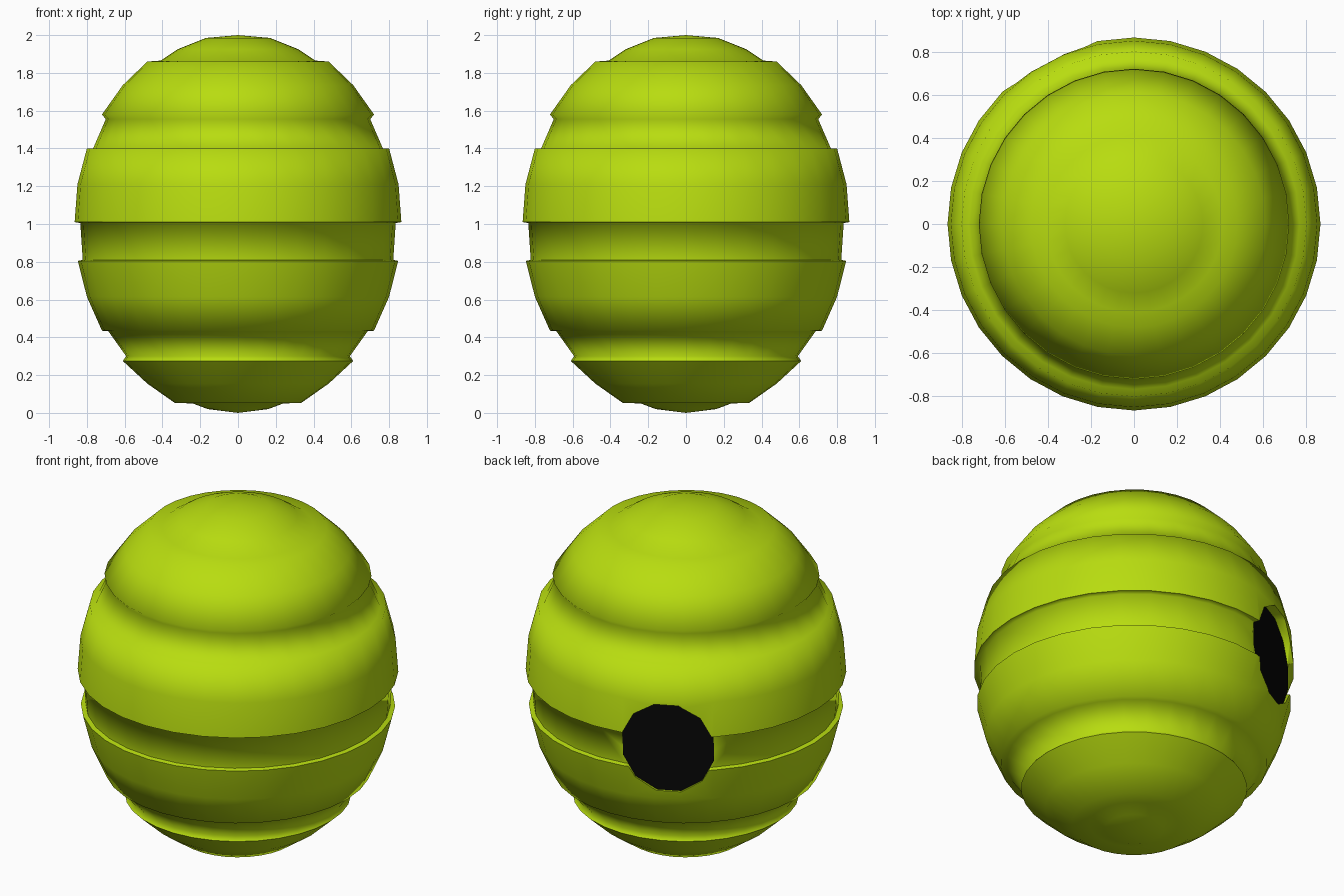
import bpy, bmesh
from math import sin, cos, pi, radians
from mathutils import Matrix, Vector

if "Cube" in bpy.data.objects:
    bpy.data.objects.remove(bpy.data.objects["Cube"])


def material(name, rgb):
    m = bpy.data.materials.new(name)
    m.diffuse_color = (*rgb, 1)
    m.use_nodes = True
    m.node_tree.nodes["Principled BSDF"].inputs["Base Color"].default_value = m.diffuse_color
    return m


def make_object(name, bm, mat=None):
    me = bpy.data.meshes.new(name)
    bmesh.ops.recalc_face_normals(bm, faces=bm.faces)
    bm.to_mesh(me)
    bm.free()
    ob = bpy.data.objects.new(name, me)
    bpy.context.collection.objects.link(ob)
    if mat:
        me.materials.append(mat)
    return ob


def lathe(profile, sides=32):
    # first and last profile points are the poles
    bm = bmesh.new()
    rings = [[bm.verts.new((r * cos(2 * pi * i / sides), r * sin(2 * pi * i / sides), z))
              for i in range(sides)] for r, z in profile[1:-1]]
    poles = [bm.verts.new((0, 0, profile[k][1])) for k in (0, -1)]
    for i in range(sides):
        j = (i + 1) % sides
        for a, b in zip(rings, rings[1:]):
            bm.faces.new((a[i], a[j], b[j], b[i]))
        bm.faces.new((poles[0], rings[0][i], rings[0][j]))
        bm.faces.new((poles[1], rings[-1][j], rings[-1][i]))
    return bm


green = material("hive_green", (0.48, 0.72, 0.005))
black = material("entrance_black", (0.002, 0.002, 0.002))

# Stepped hive body
profile = [
    (0, 2.0), (0.17, 1.985), (0.32, 1.925), (0.41, 1.865), (0.48, 1.86),
    (0.61, 1.735), (0.72, 1.58), (0.70, 1.555), (0.767, 1.40), (0.80, 1.40),
    (0.85, 1.21), (0.865, 1.01), (0.835, 1.005), (0.822, 0.81), (0.848, 0.805),
    (0.80, 0.615), (0.72, 0.435), (0.687, 0.433), (0.592, 0.30), (0.61, 0.275),
    (0.48, 0.155), (0.335, 0.053), (0.24, 0.05), (0.16, 0.02), (0, 0.0)]
body = make_object("hive_body", lathe(profile), green)

# Round entrance, facing the back left
facing = radians(118.1)
aim = Matrix.Rotation(facing, 4, 'Z') @ Matrix.Rotation(pi / 2, 4, 'Y')


def at_entrance(depth):
    d = Vector((cos(facing), sin(facing), 0)) * depth
    return (Matrix.Translation(d + Vector((0, 0, 0.93))) @ aim
            @ Matrix.Rotation(pi / 12, 4, 'Z') @ Matrix.Diagonal((0.275, 0.255, 1, 1)))


bm = bmesh.new()
bmesh.ops.create_cone(bm, cap_ends=True, segments=12, radius1=1, radius2=1,
                      depth=0.4, matrix=at_entrance(0.79 + 0.2))
cutter = make_object("entrance_cutter", bm, green)
cut = body.modifiers.new("entrance", 'BOOLEAN')
cut.operation = 'DIFFERENCE'
cut.solver = 'EXACT'
cut.object = cutter
bpy.context.view_layer.objects.active = body
body.select_set(True)
bpy.ops.object.modifier_apply(modifier=cut.name)
bpy.data.objects.remove(cutter)
bpy.ops.object.shade_smooth_by_angle(angle=radians(80))

# Dark entrance floor
bm = bmesh.new()
bmesh.ops.create_circle(bm, cap_ends=True, segments=12, radius=1, matrix=at_entrance(0.795))
disc = make_object("entrance", bm, black)
if disc.data.polygons[0].normal.dot(Vector((cos(facing), sin(facing), 0))) < 0:
    disc.data.flip_normals()
